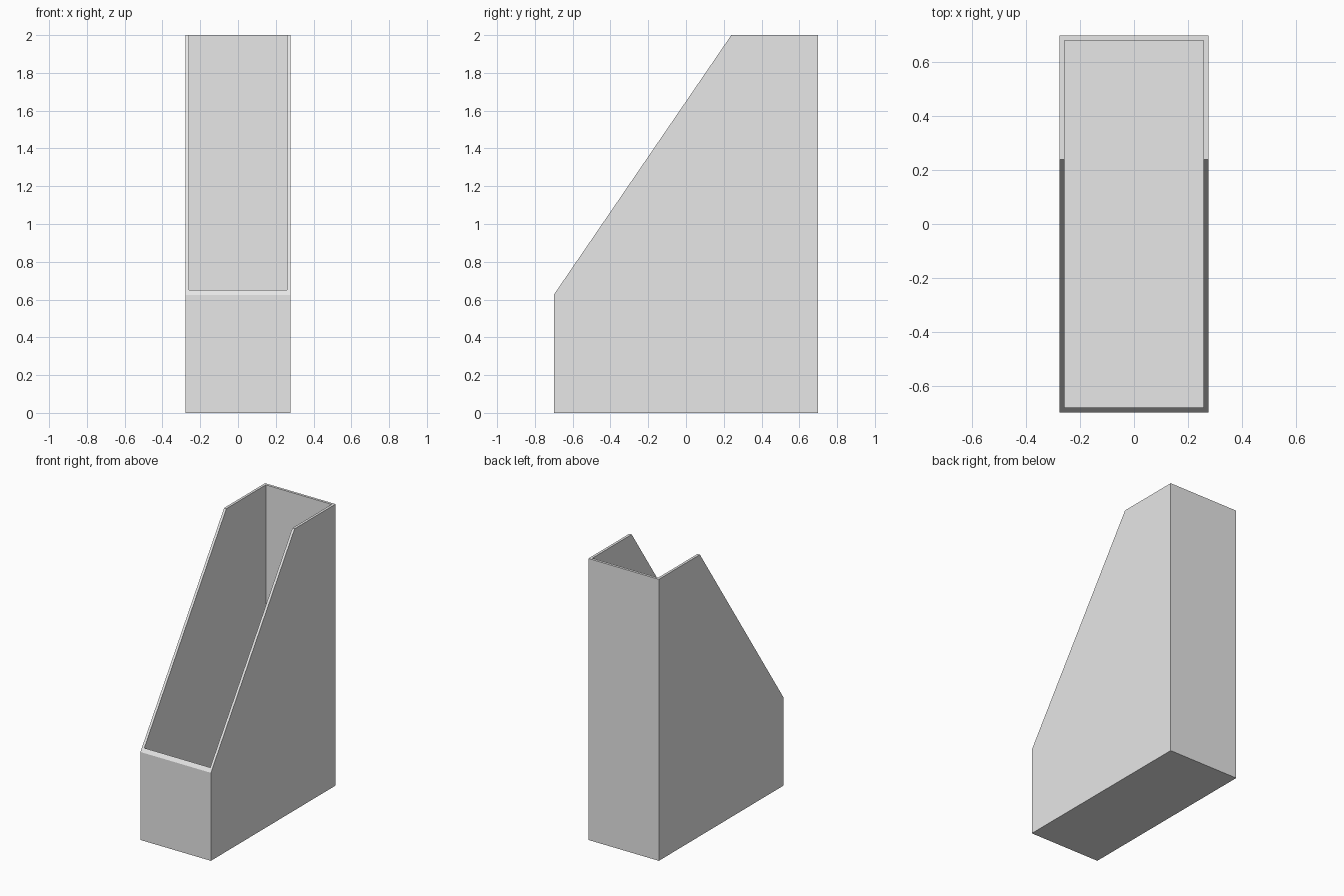
import bpy
import bmesh

cube = bpy.data.objects.get("Cube")
if cube:
    bpy.data.objects.remove(cube, do_unlink=True)

HALF_W, HALF_D, HEIGHT = 0.277, 0.70, 2.0
WALL = 0.018
FRONT_H, SLOPE_END = 0.625, 0.24

grey = bpy.data.materials.new("light_grey")
grey.use_nodes = True
grey.diffuse_color = (0.8, 0.8, 0.8, 1)
grey.node_tree.nodes["Principled BSDF"].inputs["Base Color"].default_value = grey.diffuse_color


def prism(name, profile, half_width):
    """Extrude a side profile of (y, z) points across the width."""
    bm = bmesh.new()
    face = bm.faces.new([bm.verts.new((-half_width, y, z)) for y, z in profile])
    side = bmesh.ops.extrude_face_region(bm, geom=[face])["geom"]
    moved = [v for v in side if isinstance(v, bmesh.types.BMVert)]
    bmesh.ops.translate(bm, verts=moved, vec=(2 * half_width, 0, 0))
    bmesh.ops.recalc_face_normals(bm, faces=bm.faces)
    mesh = bpy.data.meshes.new(name)
    bm.to_mesh(mesh)
    bm.free()
    mesh.materials.append(grey)
    obj = bpy.data.objects.new(name, mesh)
    bpy.context.collection.objects.link(obj)
    return obj


# Solid holder body with the sloping front
holder = prism("file_holder", [(-HALF_D, 0), (HALF_D, 0), (HALF_D, HEIGHT),
                               (SLOPE_END, HEIGHT), (-HALF_D, FRONT_H)], HALF_W)

# Hollow interior, leaving thin walls and a floor
inner = HALF_D - WALL
cutter = prism("interior_cutter", [(-inner, WALL), (inner, WALL),
                                   (inner, HEIGHT + 1), (-inner, HEIGHT + 1)], HALF_W - WALL)
cutter.hide_render = True
cut = holder.modifiers.new("hollow", 'BOOLEAN')
cut.operation = 'DIFFERENCE'
cut.solver = 'EXACT'
cut.object = cutter
bpy.context.view_layer.objects.active = holder
bpy.ops.object.modifier_apply(modifier=cut.name)
bpy.data.objects.remove(cutter, do_unlink=True)
